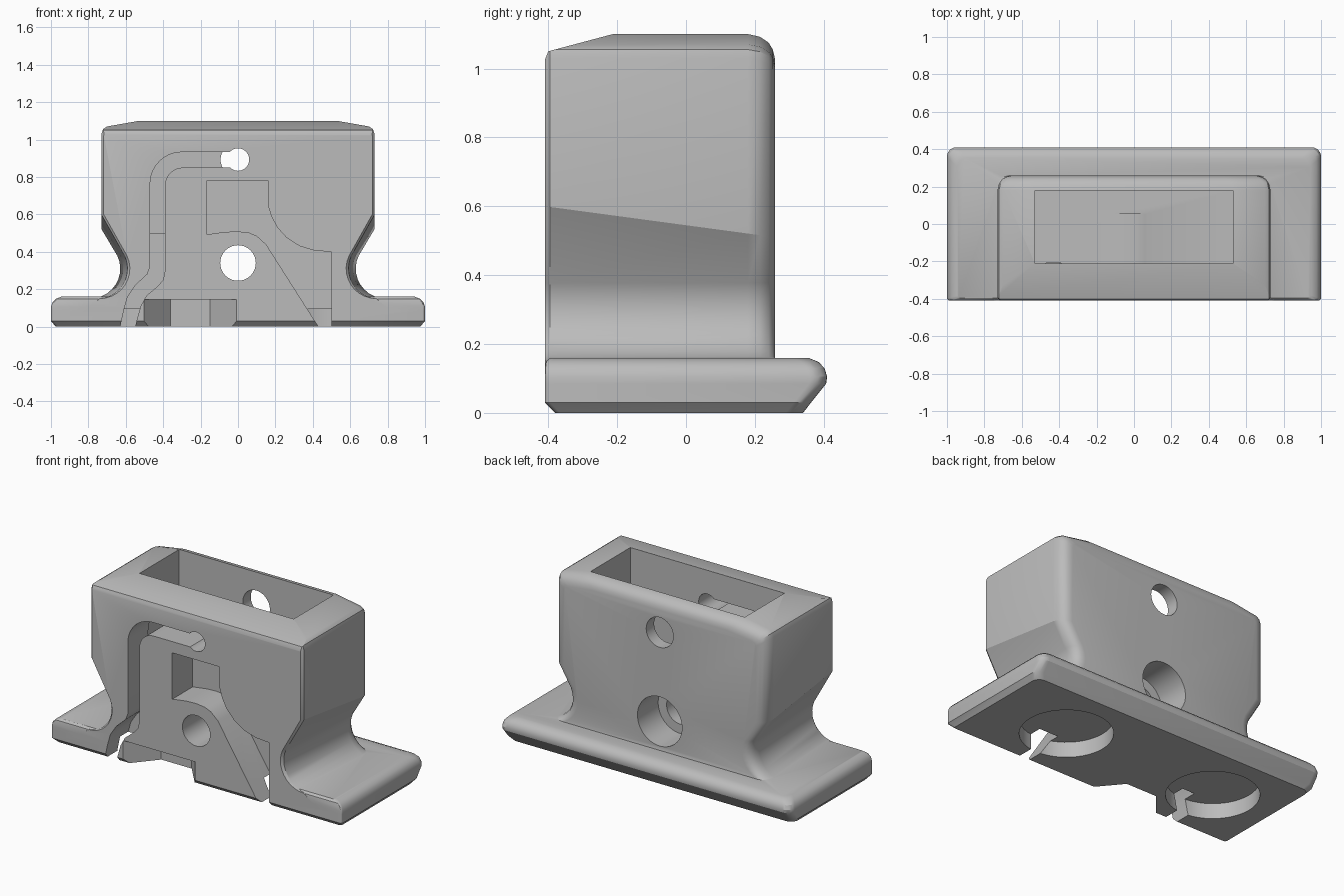
import bpy, bmesh, math

if "Cube" in bpy.data.objects:
    bpy.data.objects.remove(bpy.data.objects["Cube"], do_unlink=True)

grey = bpy.data.materials.new("plain_grey")
grey.use_nodes = True
grey.diffuse_color = (0.5, 0.5, 0.5, 1)
grey.node_tree.nodes["Principled BSDF"].inputs["Base Color"].default_value = (0.5, 0.5, 0.5, 1)


def loft(name, rings):
    """Closed solid through rings that share one point count."""
    bm = bmesh.new()
    loops = [[bm.verts.new(p) for p in ring] for ring in rings]
    n = len(loops[0])
    for a, b in zip(loops, loops[1:]):
        for i in range(n):
            j = (i + 1) % n
            bm.faces.new((a[i], a[j], b[j], b[i]))
    bm.faces.new(loops[0])
    bm.faces.new(loops[-1])
    bmesh.ops.recalc_face_normals(bm, faces=bm.faces)
    mesh = bpy.data.meshes.new(name)
    bm.to_mesh(mesh)
    bm.free()
    mesh.materials.append(grey)
    ob = bpy.data.objects.new(name, mesh)
    bpy.context.collection.objects.link(ob)
    return ob


def prism_y(name, pts, y0, y1):
    return loft(name, [[(x, y, z) for x, z in pts] for y in (y0, y1)])


def prism_x(name, pts, x0, x1):
    return loft(name, [[(x, y, z) for y, z in pts] for x in (x0, x1)])


def prism_z(name, pts, z0, z1):
    return loft(name, [[(x, y, z) for x, y in pts] for z in (z0, z1)])


def arc(cx, cy, r, a0, a1, n):
    return [(cx + r * math.cos(math.radians(a0 + (a1 - a0) * i / n)),
             cy + r * math.sin(math.radians(a0 + (a1 - a0) * i / n))) for i in range(n + 1)]


def circle(cx, cy, r, n=48):
    return arc(cx, cy, r, 0, 360, n)[:-1]


def combine(target, other, op):
    mod = target.modifiers.new(op, "BOOLEAN")
    mod.operation = op
    mod.solver = "EXACT"
    mod.object = other
    bpy.context.view_layer.objects.active = target
    bpy.ops.object.modifier_apply(modifier=mod.name)
    bpy.data.objects.remove(other, do_unlink=True)


# Body: waisted block whose shoulder drops and widens toward the back
def body_ring(y, inset):
    t = (y + 0.41) / 0.67
    shift = 0.045 * t
    half = [(0.84, 0.08)] + arc(0.75 + shift, 0.31, 0.16, 270, 155, 10)
    half += [(0.73, 0.60 - 0.09 * t), (0.73, 1.03), (0.722, 1.055), (0.70, 1.07), (0.53, 1.10)]
    half = [(x - inset, z - inset * max(0, (z - 0.9) / 0.2)) for x, z in half]
    full = half + [(-x, z) for x, z in reversed(half)]
    return [(x, y, z) for x, z in full]


mount = loft("mount_body", [body_ring(y, i) for y, i in (
    (-0.41, 0.012), (-0.395, 0), (0.18, 0), (0.215, 0.008), (0.24, 0.025), (0.252, 0.045), (0.258, 0.07))])

# Sloped front edge of the top
combine(mount, prism_x("front_slope_cutter", [(-0.5, 1.0), (-0.412, 1.02), (-0.40, 1.05),
                                            (-0.21, 1.1005), (-0.21, 1.3), (-0.5, 1.3)], -1, 1), "DIFFERENCE")


# Base plate: rounded outline stacked upward with chamfered bottom
def plate_ring(z, hx, yf, yb):
    r, f = 0.05, 0.015
    half = arc(hx - f, yf + f, f, -90, 0, 3) + arc(hx - r, yb - r, r, 0, 90, 6)
    return [(x, y, z) for x, y in half + [(-x, y) for x, y in reversed(half)]]


plate = loft("base_plate", [plate_ring(*p) for p in (
    (0, 0.975, -0.38, 0.34), (0.03, 1, -0.41, 0.363), (0.085, 1, -0.41, 0.407), (0.105, 1, -0.41, 0.41),
    (0.13, 0.992, -0.41, 0.402), (0.148, 0.975, -0.407, 0.385), (0.16, 0.945, -0.395, 0.355))])
combine(mount, plate, "UNION")

# Open pocket in the top
combine(mount, prism_z("pocket_cutter", [(-0.53, -0.21), (0.53, -0.21), (0.53, 0.18), (-0.53, 0.18)],
                       0.497, 1.3), "DIFFERENCE")

# Rounded crest over the lower bore, standing just proud of the pocket floor
crest = [(0.135, 0.46), (0.10, 0.485), (0.06, 0.502), (0.0, 0.509), (-0.07, 0.506), (-0.135, 0.497)]
combine(mount, prism_y("bore_crest", [(-0.135, 0.45)] + crest, -0.212, 0.055), "UNION")

# Front cavity: square window joined to a curved channel running down right
cavity = [(-0.165, 0.78), (0.16, 0.78), (0.16, 0.65), (0.178, 0.59), (0.21, 0.53), (0.26, 0.475), (0.33, 0.43),
          (0.41, 0.406), (0.5, 0.4), (0.5, -0.05), (0.465, -0.05), (0.43, 0.0), (0.15, 0.44)]
combine(mount, prism_y("cavity_cutter", cavity + crest[1:] + [(-0.165, 0.492)], -0.5, -0.2105), "DIFFERENCE")

# Front groove: from the upper hole, round a bend and down to the base
groove = [(0.0, 0.933)] + arc(-0.30, 0.763, 0.17, 90, 180, 10)
groove += [(-0.47, 0.32), (-0.485, 0.28), (-0.55, 0.22), (-0.59, 0.16), (-0.61, 0.09), (-0.64, -0.05),
           (-0.56, -0.05), (-0.54, 0.04), (-0.52, 0.11), (-0.49, 0.165), (-0.43, 0.215), (-0.40, 0.25), (-0.39, 0.30)]
groove += arc(-0.295, 0.755, 0.095, 180, 90, 10) + [(0.0, 0.85)]
combine(mount, prism_y("groove_cutter", groove, -0.5, -0.209), "DIFFERENCE")

# Round holes through the front and back walls
for name, z, r, y0, y1 in (("upper_front_hole", 0.893, 0.06, -0.5, -0.1),
                           ("upper_back_hole", 0.893, 0.093, 0.1, 0.5),
                           ("lower_bore", 0.34, 0.095, -0.5, 0.5),
                           ("lower_counterbore", 0.34, 0.153, 0.055, 0.5)):
    combine(mount, prism_y(name + "_cutter", circle(0, z, r), y0, y1), "DIFFERENCE")

# Round recesses under the base
for x in (0.46, -0.59):
    combine(mount, prism_z("recess_cutter", circle(x, -0.03, 0.26), -0.1, 0.095), "DIFFERENCE")

# Tapered notch in the lower front edge
combine(mount, prism_z("notch_cutter", [(-0.545, -0.46), (0.035, -0.46), (-0.15, -0.24), (-0.36, -0.24)],
                       -0.1, 0.145), "DIFFERENCE")

# Smooth rounded areas, keep machined edges sharp
bpy.ops.object.select_all(action="DESELECT")
mount.select_set(True)
bpy.context.view_layer.objects.active = mount
bpy.ops.object.shade_smooth_by_angle(angle=math.radians(28))
